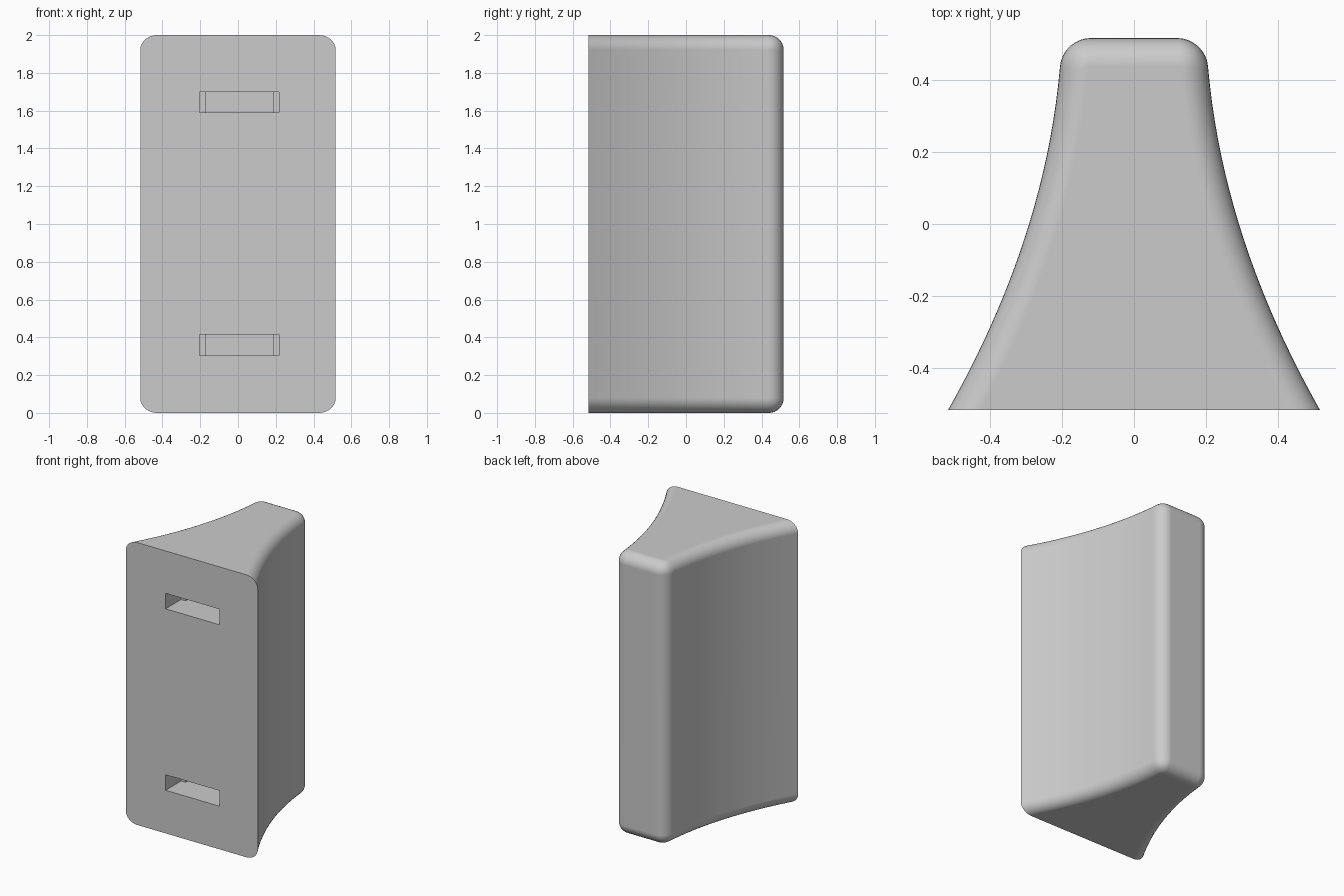
import bpy
import bmesh

cube = bpy.data.objects.get("Cube")
if cube:
    bpy.data.objects.remove(cube, do_unlink=True)

HALF = 0.517      # half width and half depth
HEIGHT = 2.0
FILLET = 0.078

grey = bpy.data.materials.new("light_grey")
grey.use_nodes = True
grey.diffuse_color = (0.6, 0.6, 0.6, 1)
grey.node_tree.nodes["Principled BSDF"].inputs["Base Color"].default_value = (0.6, 0.6, 0.6, 1)


def prism(name, outline, z0, z1, fillet=0):
    """Extrude an outline upward; optionally round every edge off the front plane."""
    bm = bmesh.new()
    base = bm.faces.new([bm.verts.new((x, y, z0)) for x, y in outline])
    grown = bmesh.ops.extrude_face_region(bm, geom=[base])["geom"]
    bmesh.ops.translate(bm, vec=(0, 0, z1 - z0),
                        verts=[g for g in grown if isinstance(g, bmesh.types.BMVert)])
    bmesh.ops.recalc_face_normals(bm, faces=bm.faces)
    if fillet:
        edges = [e for e in bm.edges
                 if any(v.co.y > -HALF + 0.001 for v in e.verts)
                 and e.calc_face_angle() > 0.6]
        bmesh.ops.bevel(bm, geom=edges, offset=fillet, offset_type='OFFSET',
                        segments=8, profile=0.5, affect='EDGES', clamp_overlap=False)
        bmesh.ops.recalc_face_normals(bm, faces=bm.faces)
    mesh = bpy.data.meshes.new(name)
    bm.to_mesh(mesh)
    bm.free()
    mesh.materials.append(grey)
    obj = bpy.data.objects.new(name, mesh)
    bpy.context.collection.objects.link(obj)
    return obj


# Flared body: concave sides that narrow toward the back
STEPS = 20
side = []
for i in range(STEPS + 1):
    t = i / STEPS
    side.append((HALF - 0.535 * t + 0.2245 * t * t, -HALF + 0.947 * t))
side.append((0.1985, HALF))
outline = side + [(-x, y) for x, y in reversed(side)]
body = prism("flared_body", outline, 0, HEIGHT, FILLET)

# Stepped mounting slots cut into the front
slot = [(-0.205, -0.6), (0.217, -0.6), (0.217, -0.345), (0.185, -0.345),
        (0.185, -0.27), (-0.17, -0.27), (-0.17, -0.345), (-0.205, -0.345)]
bpy.context.view_layer.objects.active = body
body.select_set(True)
for z in (0.36, 1.645):
    cutter = prism("slot_cutter", slot, z - 0.055, z + 0.055)
    cutter.hide_render = True
    cut = body.modifiers.new("slot", 'BOOLEAN')
    cut.operation = 'DIFFERENCE'
    cut.solver = 'EXACT'
    cut.object = cutter
    bpy.ops.object.modifier_apply(modifier=cut.name)
    bpy.data.objects.remove(cutter, do_unlink=True)

# Smooth fillets, crisp front rim and flat large faces
bpy.ops.object.shade_smooth_by_angle(angle=0.6)
weighted = body.modifiers.new("flat_faces", 'WEIGHTED_NORMAL')
weighted.keep_sharp = True
